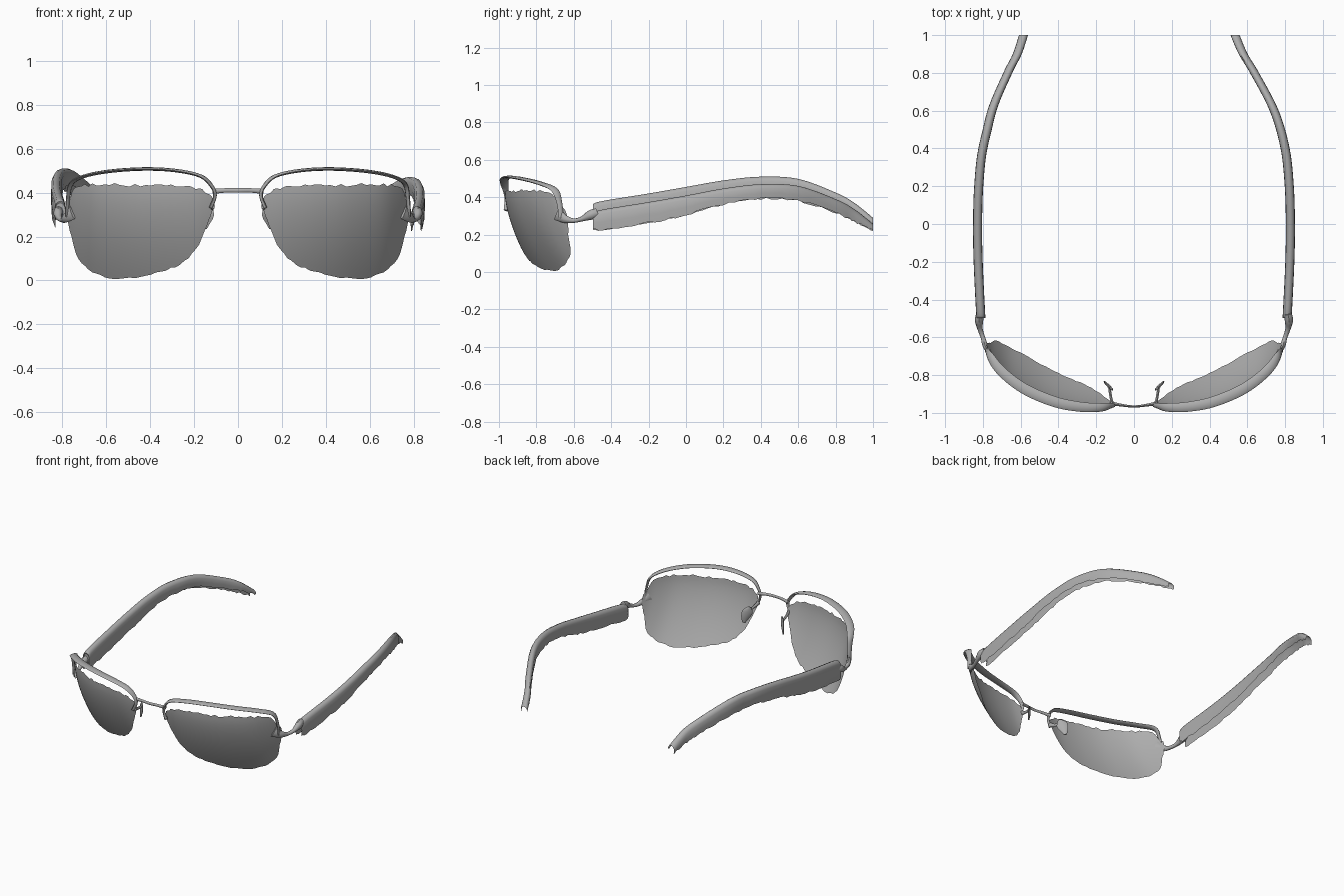
import bpy, bmesh, math, random
from mathutils import Vector

random.seed(4)
cube = bpy.data.objects.get("Cube")
if cube:
    bpy.data.objects.remove(cube, do_unlink=True)

GREY = (0.42, 0.42, 0.42, 1)
grey = bpy.data.materials.new("plain grey")
grey.use_nodes = True
grey.diffuse_color = GREY
grey.node_tree.nodes["Principled BSDF"].inputs["Base Color"].default_value = GREY


def spline(points, steps):
    """Catmull-Rom through points of any dimension."""
    ext = [points[0]] + list(points) + [points[-1]]
    out = []
    for a, b, c, d in zip(ext, ext[1:], ext[2:], ext[3:]):
        for s in range(steps):
            t = s / steps
            out.append([0.5 * (2 * q + (r - p) * t + (2 * p - 5 * q + 4 * r - w) * t * t
                               + (3 * q - p - 3 * r + w) * t ** 3)
                        for p, q, r, w in zip(a, b, c, d)])
    return out + [list(points[-1])]


def lookup(curve, x):
    """Value of a sampled (x, value) curve at x."""
    for (a, u), (b, v) in zip(curve, curve[1:]):
        if x <= b:
            return u + (v - u) * max(0, x - a) / max(b - a, 1e-6)
    return curve[-1][1]


def finish(name, rows, closed=False, caps=False, mirror=False):
    """Skin rows of points into a smooth object."""
    bm = bmesh.new()
    grid = [[bm.verts.new(p) for p in row] for row in rows]
    n = len(grid[0])
    for r0, r1 in zip(grid, grid[1:]):
        for i in range(n if closed else n - 1):
            j = (i + 1) % n
            bm.faces.new((r0[i], r0[j], r1[j], r1[i]))
    if caps:
        bm.faces.new(grid[0][::-1])
        bm.faces.new(grid[-1])
    if closed:
        bmesh.ops.recalc_face_normals(bm, faces=bm.faces)
    mesh = bpy.data.meshes.new(name)
    bm.to_mesh(mesh)
    bm.free()
    mesh.materials.append(grey)
    obj = bpy.data.objects.new(name, mesh)
    bpy.context.collection.objects.link(obj)
    if mirror:
        obj.modifiers.new("mirror", "MIRROR").use_mirror_merge = False
    bpy.ops.object.select_all(action="DESELECT")
    obj.select_set(True)
    bpy.context.view_layer.objects.active = obj
    bpy.ops.object.shade_smooth_by_angle(angle=math.radians(50))


def sweep(name, points, depth_axis, mirror=True, steps=5, sides=8):
    """Oval bar along (x, y, z, half depth, half thickness) points."""
    path = spline(points, steps)
    rows = []
    for i, (x, y, z, d, h) in enumerate(path):
        before, after = path[max(i - 1, 0)], path[min(i + 1, len(path) - 1)]
        tangent = (Vector(after[:3]) - Vector(before[:3])).normalized()
        axis = Vector(depth_axis)
        axis = (axis - tangent * axis.dot(tangent)).normalized()
        other = tangent.cross(axis)
        rows.append([Vector((x, y, z)) + axis * d * math.cos(a) + other * h * math.sin(a)
                     for a in (math.tau * k / sides for k in range(sides))])
    finish(name, rows, closed=True, caps=True, mirror=mirror)


# Wrapped front curve shared by the lenses and rims
front = spline([(.10, -.955), (.20, -.97), (.35, -.955), (.50, -.91),
                (.65, -.825), (.74, -.73), (.785, -.655)], 6)

# Lenses: thin curved sheets with worn edges, leaning back more at the outside
top = spline([(.11, .36), (.14, .40), (.20, .42), (.30, .43), (.70, .435), (.75, .41), (.78, .33)], 5)
bottom = spline([(.11, .33), (.135, .27), (.16, .20), (.20, .13), (.27, .07), (.38, .03), (.50, .01),
                 (.60, .013), (.68, .05), (.735, .11), (.76, .20), (.78, .28)], 5)
columns, levels = 44, 14
lens = []
for i in range(columns + 1):
    x = .445 - .335 * math.cos(math.pi * i / columns)
    z1 = lookup(top, x) + random.uniform(-.008, .008)
    z0 = lookup(bottom, x) + random.uniform(-.004, .006)
    column = []
    for k in range(levels + 1):
        z = z0 + (z1 - z0) * k / levels
        lean = (.13 + .07 * x) * max(0, (.43 - z) / .41) ** 1.6
        column.append((x, lookup(front, x) + lean, z))
    lens.append(column)
finish("lens", lens, mirror=True)

# Rims: flat bands arching over each lens
rim = []
for x, z, d in [(.125, .33, .012), (.105, .385, .012), (.12, .43, .015), (.17, .475, .022),
                (.28, .50, .026), (.42, .508, .028), (.58, .498, .028), (.70, .475, .026),
                (.76, .44, .022), (.775, .37, .016), (.78, .29, .014)]:
    rim.append((x, lookup(front, x) - .003, z, d, .008))
sweep("rim", rim, (.35, -.94, 0))

# Bridge between the rims
sweep("bridge", [(-.115, -.95, .405, .012, .010), (-.06, -.96, .41, .010, .007),
                 (0, -.966, .41, .010, .006), (.06, -.96, .41, .010, .007),
                 (.115, -.95, .405, .012, .010)], (0, 0, 1), mirror=False)

# Nose pads hanging on short arms
sweep("nose_pad_arm", [(.115, -.955, .34, .016, .010), (.122, -.92, .325, .010, .007),
                       (.13, -.87, .315, .010, .007)], (0, 0, 1))
sweep("nose_pad", [(.122, -.87, .34, .012, .006), (.132, -.86, .31, .034, .008),
                   (.142, -.85, .275, .028, .007), (.150, -.845, .235, .010, .005)], (.7, .7, 0))

# Hinges from the outer lens corners to the temples
sweep("hinge", [(.755, -.69, .31, .035, .008), (.785, -.65, .285, .022, .014),
                (.80, -.60, .275, .012, .012), (.815, -.555, .285, .014, .014),
                (.82, -.51, .305, .026, .022), (.815, -.475, .315, .026, .020)], (0, 0, 1))

# Temples: folded strips open below; the left one sits lower than the right
# Stations: y, x, top height, bottom height
stations = spline([(-.49, .81, .35, .25), (-.47, .812, .375, .225), (-.2, .825, .42, .262),
                   (0, .828, .455, .305), (.2, .822, .49, .36), (.4, .80, .51, .39),
                   (.6, .742, .498, .38), (.8, .638, .425, .315), (.9, .578, .37, .27),
                   (1, .535, .29, .22)], 7)
for name, side, drop, lift, step in (("left_temple", 1, .046, 0, 0),
                                     ("right_temple", -1, 0, .018, .018)):
    strip = []
    for y, x, z1, z0 in stations:
        x += 0 if side > 0 else .1 * max(0, y - .5)
        z1 -= drop * (1 - .3 * max(0, y))
        z0 += lift
        outer = z0 + random.uniform(-.005, .007)
        inner = z0 + step + random.uniform(-.005, .007)
        roof = z1 - min(.022, (z1 - z0) * .4)
        strip.append([(side * (x + u * .024), y, z) for u, z in (
            (-.9, inner), (-1, (inner + roof) / 2), (-.95, roof), (-.6, z1 - .006), (0, z1),
            (.6, z1 - .006), (.95, roof), (1, (outer + roof) / 2), (.9, outer))])
    # Rounded front end
    y, x, z1, z0 = stations[0]
    tip = [(side * x, y - .006, (z1 - drop + z0 + lift) / 2)] * len(strip[0])
    finish(name, [tip] + strip)
